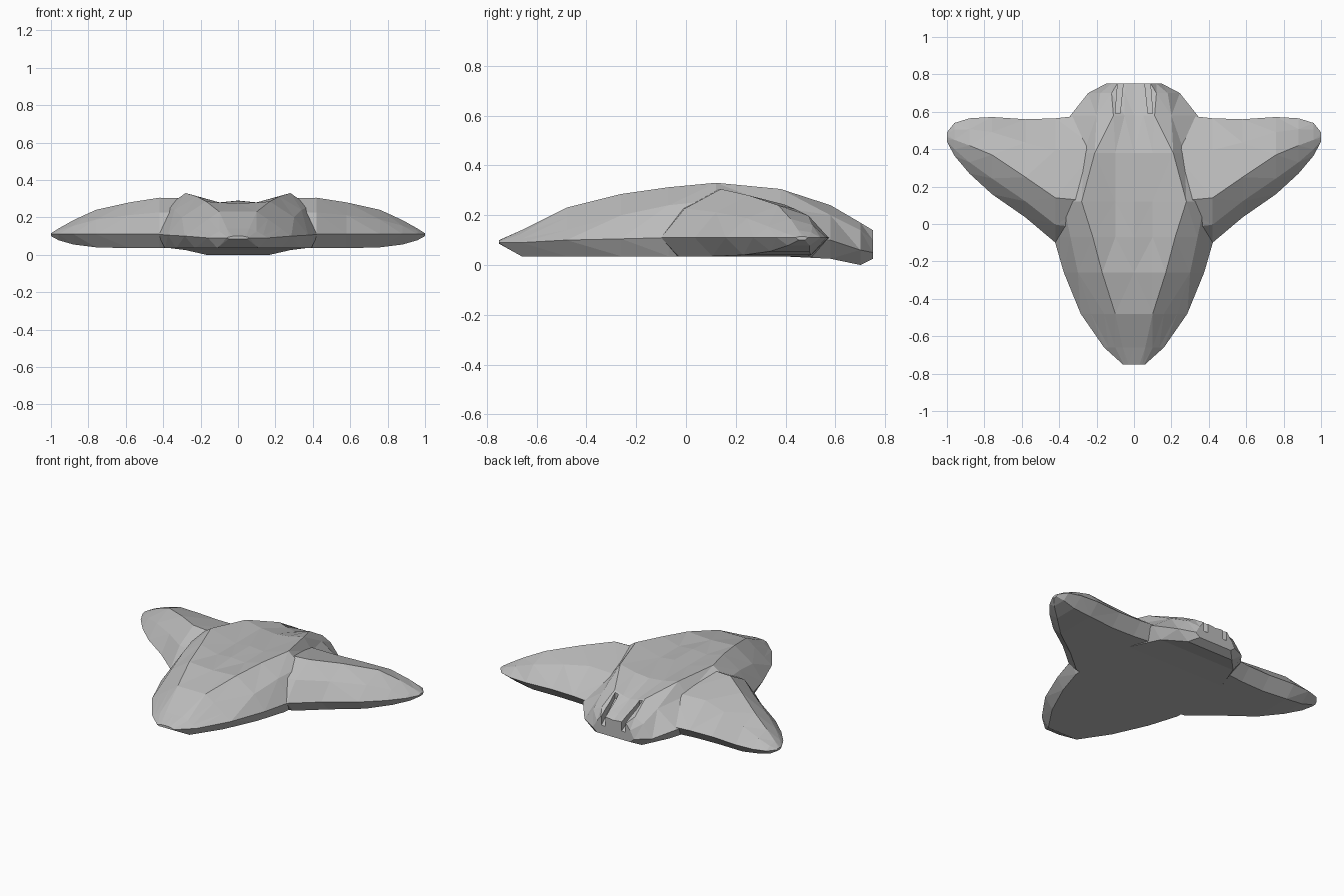
import bpy
import bmesh

default_cube = bpy.data.objects.get("Cube")
if default_cube:
    bpy.data.objects.remove(default_cube, do_unlink=True)

FLOOR = 0.035   # height of the flat underside
RIM = 0.11      # height of the sharp outer edge of the wings

# One plain grey for the whole hull
hull_grey = bpy.data.materials.new("hull_grey")
hull_grey.use_nodes = True
grey = (0.5, 0.5, 0.5, 1)
hull_grey.diffuse_color = grey
shader = next(n for n in hull_grey.node_tree.nodes if n.type == "BSDF_PRINCIPLED")
shader.inputs["Base Color"].default_value = grey
shader.inputs["Roughness"].default_value = 0.7


def loft(name, rings, triangulate=True):
    """Skin a closed solid over a row of rings with equal point counts."""
    bm = bmesh.new()
    loops = [[bm.verts.new(point) for point in ring] for ring in rings]
    count = len(loops[0])
    for first, second in zip(loops, loops[1:]):
        for i in range(count):
            j = (i + 1) % count
            bm.faces.new((first[i], first[j], second[j], second[i]))
    bm.faces.new(loops[0])
    bm.faces.new(loops[-1])
    if triangulate:
        bmesh.ops.triangulate(bm, faces=bm.faces[:], quad_method="SHORT_EDGE")
    bmesh.ops.recalc_face_normals(bm, faces=bm.faces[:])
    mesh = bpy.data.meshes.new(name)
    bm.to_mesh(mesh)
    bm.free()
    mesh.materials.append(hull_grey)
    obj = bpy.data.objects.new(name, mesh)
    bpy.context.collection.objects.link(obj)
    return obj


def hull_ring(y, spine, canopy, ridge, shoulder, rim, bottom):
    """Mirror one half cross-section into a full ring."""
    half = [canopy, ridge, shoulder, rim, bottom]
    right = [(x, y, z) for x, z in half]
    left = [(-x, y, z) for x, z in reversed(half)]
    return [(0, y, spine)] + right + [(0, y, bottom[1])] + left


# Fuselage: nose, canopy hump, twin ridges and drooping tail
stations = [
    (-0.75, .1, (.03, .099), (.045, .096), (.055, .093), (.06, .09), (.05, .085)),
    (-0.66, .14, (.06, .14), (.1, .126), (.135, .105), (.16, .09), (.11, FLOOR)),
    (-0.48, .23, (.1, .23), (.16, .19), (.23, .14), (.285, .1), (.23, FLOOR)),
    (-0.26, .275, (.1, .28), (.17, .285), (.3, .2), (.375, .105), (.33, FLOOR)),
    (-0.07, .288, (.1, .28), (.22, .312), (.34, .24), (.43, RIM), (.39, FLOOR)),
    (0.12, .29, (.1, .28), (.28, .33), (.38, .26), (.45, RIM), (.4, FLOOR)),
    (0.38, .27, (.1, .28), (.21, .305), (.27, .23), (.4, RIM), (.36, FLOOR)),
    (0.58, .21, (.05, .22), (.11, .24), (.2, .2), (.34, .1), (.28, .025)),
    (0.7, .16, (.05, .165), (.12, .17), (.18, .14), (.245, .06), (.17, 0)),
    (0.75, .135, (.04, .14), (.09, .14), (.12, .1), (.15, .05), (.12, .025)),
]
fuselage = loft("fuselage", [hull_ring(*s) for s in stations])


# Tail slots: tapering notches cut into the stern on both sides
def slot_ring(side, y, inner, outer, floor):
    top = 0.4
    corners = [(inner, floor), (outer, floor), (outer, top), (inner, top)]
    return [(side * x, y, z) for x, z in corners]


for side, label in ((1, "left"), (-1, "right")):
    cutter = loft(label + "_slot_cutter", [
        slot_ring(side, 0.59, 0.075, 0.1, 0.19),
        slot_ring(side, 0.78, 0.055, 0.085, 0.06),
    ], triangulate=False)
    cutter.hide_render = True
    cut = fuselage.modifiers.new(label + "_slot", "BOOLEAN")
    cut.operation = "DIFFERENCE"
    cut.solver = "EXACT"
    cut.object = cutter
    bpy.context.view_layer.objects.active = fuselage
    bpy.ops.object.modifier_apply(modifier=cut.name)
    bpy.data.objects.remove(cutter, do_unlink=True)


def wing_ring(side, x, lead, crest, height, trail, base):
    """Chord section: sharp rim, faceted crown, inset flat underside."""
    def lift(fraction):
        return RIM + (height - RIM) * fraction

    def mix(a, b, t):
        return a + (b - a) * t

    inset = min(0.07, (trail - lead) * 0.25)
    profile = [
        (lead, RIM),
        (mix(lead, crest, 0.4), lift(0.6)),
        (crest, height),
        (mix(crest, trail, 0.6), lift(0.68)),
        (trail, RIM),
        (trail - inset, base),
        (lead + inset, base),
    ]
    return [(side * x, y, z) for y, z in profile]


# Wings: thick at the root, swept back to a rounded tip
wing_sections = [
    (0.2, -0.13, 0.12, 0.3, 0.59, FLOOR),
    (0.42, -0.1, 0.14, 0.305, 0.565, FLOOR),
    (0.58, 0.035, 0.25, 0.28, 0.56, FLOOR),
    (0.76, 0.16, 0.37, 0.24, 0.572, 0.04),
    (0.88, 0.27, 0.42, 0.185, 0.565, 0.055),
    (0.96, 0.365, 0.45, 0.14, 0.54, 0.078),
    (1.0, 0.44, 0.465, 0.115, 0.49, 0.1),
]
for side, label in ((1, "left"), (-1, "right")):
    loft(label + "_wing", [wing_ring(side, *s) for s in wing_sections])
